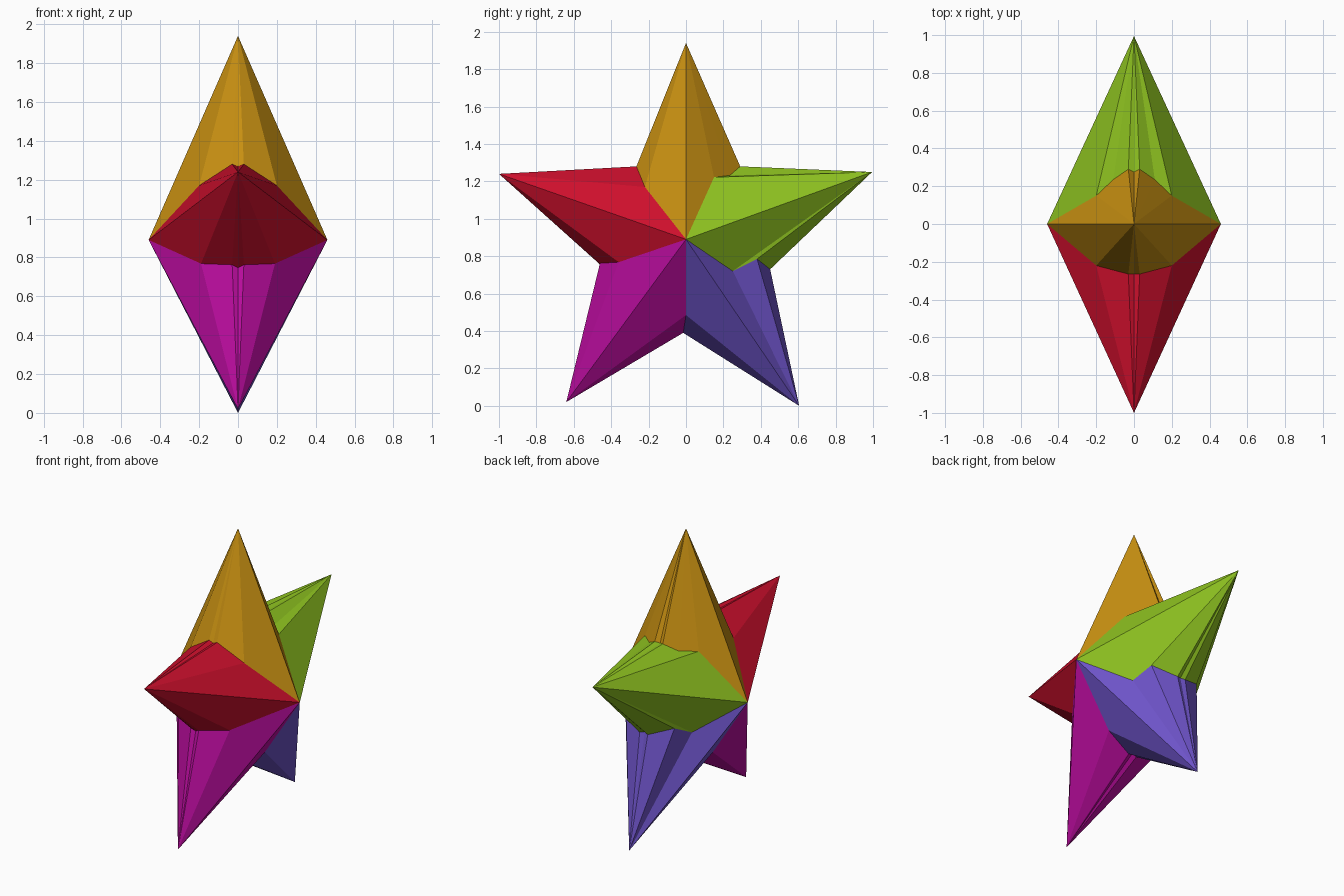
import bpy, bmesh

if "Cube" in bpy.data.objects:
    bpy.data.objects.remove(bpy.data.objects["Cube"])

HUB = (0.46, 0.0, 0.89)

# Half valley lines (x, y, z) between neighbouring arms, from the hub to the middle seam
VALLEYS = [
    [(.20, .15, 1.222), (.11, .235, 1.232), (.03, .29, 1.28), (0, .275, 1.272)],   # top / right
    [(.22, .25, .72), (.18, .38, .785), (.03, .45, .73), (0, .44, .735)],         # right / lower right
    [(.20, 0, .485), (.03, -.015, .39), (0, -.015, .405)],                      # between the legs
    [(.19, -.36, .768), (.03, -.46, .762), (0, -.45, .747)],                    # lower left / left
    [(.20, -.22, 1.17), (.03, -.265, 1.28), (0, -.265, 1.268)],                 # left / top
]

# Arms in order round the star: name, tip (y, z), colour
ARMS = [
    ("top_point", (0, 1.94), (.58, .28, .006)),
    ("right_point", (.995, 1.25), (.28, .56, .015)),
    ("lower_right_point", (.605, 0), (.16, .09, .60)),
    ("lower_left_point", (-.64, .02), (.52, .004, .36)),
    ("left_point", (-1.0, 1.24), (.62, .005, .026)),
]


def full_valley(half):
    """Mirror a half valley across x so that it runs hub to hub."""
    right = [HUB] + half
    return right + [(-x, y, z) for x, y, z in reversed(right[:-1])]


def make_arm(name, tip, before, after, colour):
    """A flat-faced spike: its tip is fanned to the two bordering valleys."""
    bm = bmesh.new()
    apex = bm.verts.new((0, *tip))
    loop = before + after[::-1][1:-1]
    ring = [bm.verts.new(p) for p in loop]
    for a, b in zip(ring, ring[1:] + ring[:1]):
        bm.faces.new((apex, a, b))
    bmesh.ops.recalc_face_normals(bm, faces=bm.faces)
    # Make sure the open shell faces away from its axis
    mid = (apex.co + ring[0].co + ring[len(before) - 1].co) / 3
    if sum((f.calc_center_median() - mid).dot(f.normal) * f.calc_area() for f in bm.faces) < 0:
        bmesh.ops.reverse_faces(bm, faces=bm.faces)
    mesh = bpy.data.meshes.new(name)
    bm.to_mesh(mesh)
    bm.free()
    mat = bpy.data.materials.new(name + "_colour")
    mat.diffuse_color = (*colour, 1)
    mat.use_nodes = True
    mat.node_tree.nodes["Principled BSDF"].inputs["Base Color"].default_value = mat.diffuse_color
    mesh.materials.append(mat)
    bpy.context.collection.objects.link(bpy.data.objects.new(name, mesh))


# Five spikes sharing their valley lines
lines = [full_valley(v) for v in VALLEYS]
for i, (name, tip, colour) in enumerate(ARMS):
    make_arm(name, tip, lines[i - 1], lines[i], colour)
